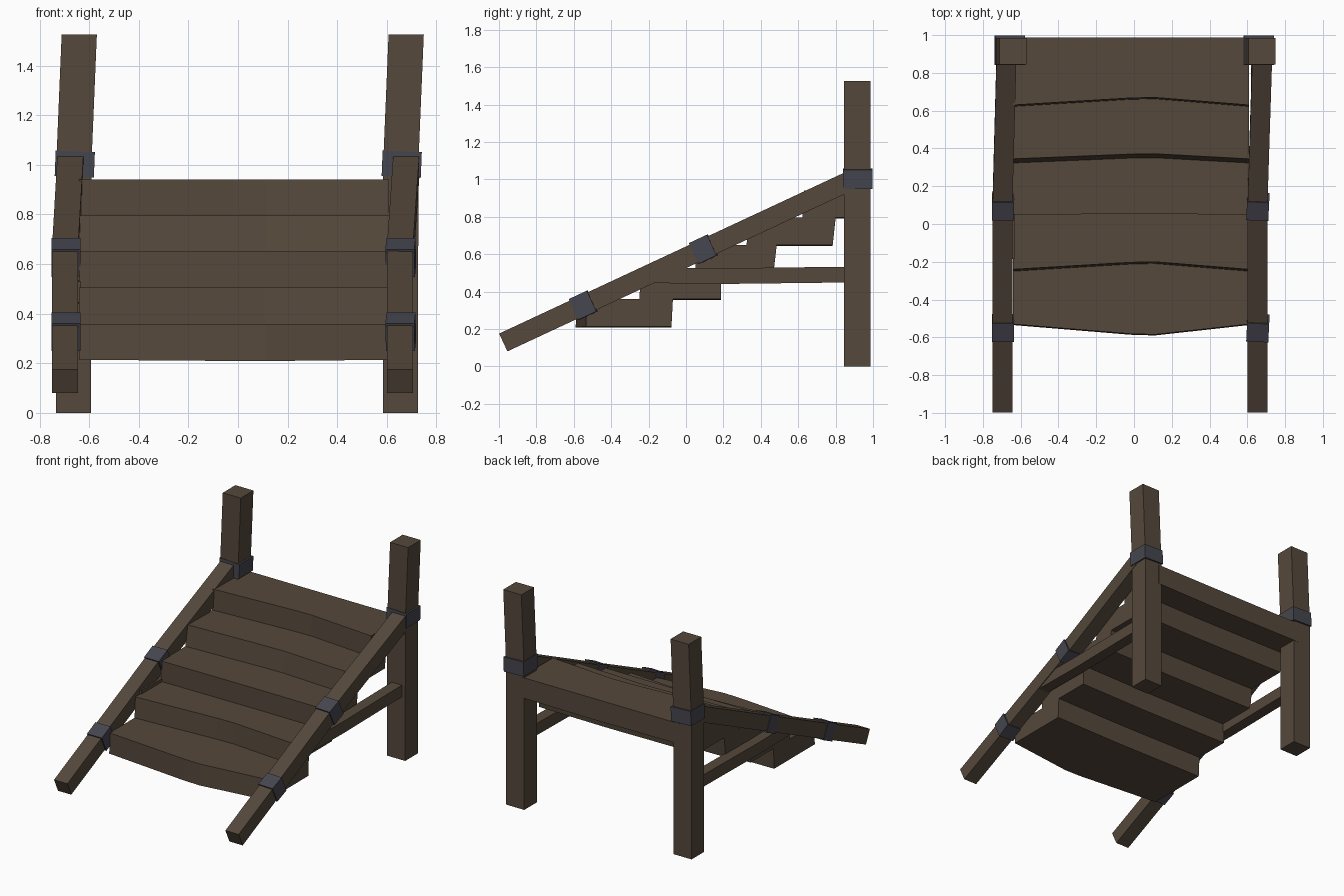
import bpy, bmesh, math
from mathutils import Matrix, Vector

if "Cube" in bpy.data.objects:
    bpy.data.objects.remove(bpy.data.objects["Cube"])


def material(name, rgb):
    m = bpy.data.materials.new(name)
    m.diffuse_color = (*rgb, 1)
    m.use_nodes = True
    m.node_tree.nodes["Principled BSDF"].inputs["Base Color"].default_value = m.diffuse_color
    return m


WOOD = material("dark wood", (0.090, 0.065, 0.044))
IRON = material("grey iron", (0.060, 0.060, 0.078))
SLOPE = math.radians(25)


def finish(name, bm, mat):
    bmesh.ops.recalc_face_normals(bm, faces=bm.faces)
    me = bpy.data.meshes.new(name)
    bm.to_mesh(me)
    bm.free()
    me.materials.append(mat)
    ob = bpy.data.objects.new(name, me)
    bpy.context.collection.objects.link(ob)
    return ob


def loft(name, sections, mat=WOOD):
    """Skin a list of four-cornered sections into a closed beam."""
    bm = bmesh.new()
    rings = [[bm.verts.new(p) for p in s] for s in sections]
    for a, b in zip(rings, rings[1:]):
        for i in range(4):
            j = (i + 1) % 4
            bm.faces.new((a[i], a[j], b[j], b[i]))
    bm.faces.new(rings[0])
    bm.faces.new(rings[-1])
    return finish(name, bm, mat)


def square(center, u, v):
    c, u, v = Vector(center), Vector(u), Vector(v)
    return [c - u - v, c + u - v, c + u + v, c - u + v]


def box(name, center, size, rot=(0, 0, 0), mat=IRON):
    bm = bmesh.new()
    bmesh.ops.create_cube(bm, size=1)
    r = Matrix.Rotation(rot[2], 4, 'Z') @ Matrix.Rotation(rot[0], 4, 'X') @ Matrix.Rotation(rot[1], 4, 'Y')
    bm.transform(Matrix.Translation(center) @ r @ Matrix.Diagonal((*size, 1)))
    return finish(name, bm, mat)


def rail_z(y):
    return 0.128 + (y + 0.977) * math.tan(SLOPE)


# side, post x, rail x (front, top), brace x, twist of rail bands
for side, px, rx0, rx1, bx, twist in (("left", -0.663, -0.697, -0.675, -0.672, 0.0),
                                      ("right", 0.655, 0.653, 0.679, 0.660, -0.05)):
    # upright post, leaning slightly above the band
    loft(side + "_post", [square((x, 0.915, z), (0.071, 0, 0), (0, 0.071, 0))
                          for x, z in ((px, 0), (px + 0.001, 1.0), (px + 0.023, 1.525))])
    box(side + "_post_band", (px + 0.005, 0.919, 1.003), (0.158, 0.157, 0.103), (0, 0.04, 0))

    # sloping handrail, bent near the middle
    up = Vector((0, -math.sin(SLOPE), math.cos(SLOPE))) * 0.0525
    loft(side + "_rail", [square((x, y, rail_z(y)), (0.0525, 0, 0), up)
                          for x, y in ((rx0, -0.977), (rx0, 0.09), (rx1, 0.9))])
    for n, y in (("lower", -0.55), ("middle", 0.092)):
        box(f"{side}_{n}_rail_band", (rx0 + 0.003, y, rail_z(y)),
            (0.117, 0.107, 0.122), (SLOPE, 0, twist))

    # level brace from post to rail
    loft(side + "_brace", [square((bx, y, z), (0.040, 0, 0), (0, 0, 0.042))
                           for y, z in ((-0.185, 0.488), (0.2, 0.483), (0.86, 0.491))])

# worn treads: front end y, front middle y, front lean, back top y, back bottom y
TREADS = [(-0.53, -0.585, -0.005, -0.07, -0.078),
          (-0.24, -0.200, -0.010, 0.188, 0.188),
          (0.05, 0.053, 0.000, 0.485, 0.468),
          (0.345, 0.372, -0.022, 0.800, 0.784),
          (0.63, 0.670, -0.008, 0.987, 0.987)]
for i, (fe, fm, lean, bt, bb) in enumerate(TREADS):
    z0 = 0.214 + 0.1453 * i
    z1 = z0 + 0.1453
    sections = []
    for x, t in ((-0.64, 0), (-0.02, 0.93), (0.11, 1), (0.608, 0)):
        f = fe + (fm - fe) * t
        sag = 0.005 * t
        sections.append([(x, f + lean, z0 - sag), (x, bb, z0 - sag),
                         (x, bt, z1), (x, f, z1)])
    loft(f"step_{i + 1}", sections)
